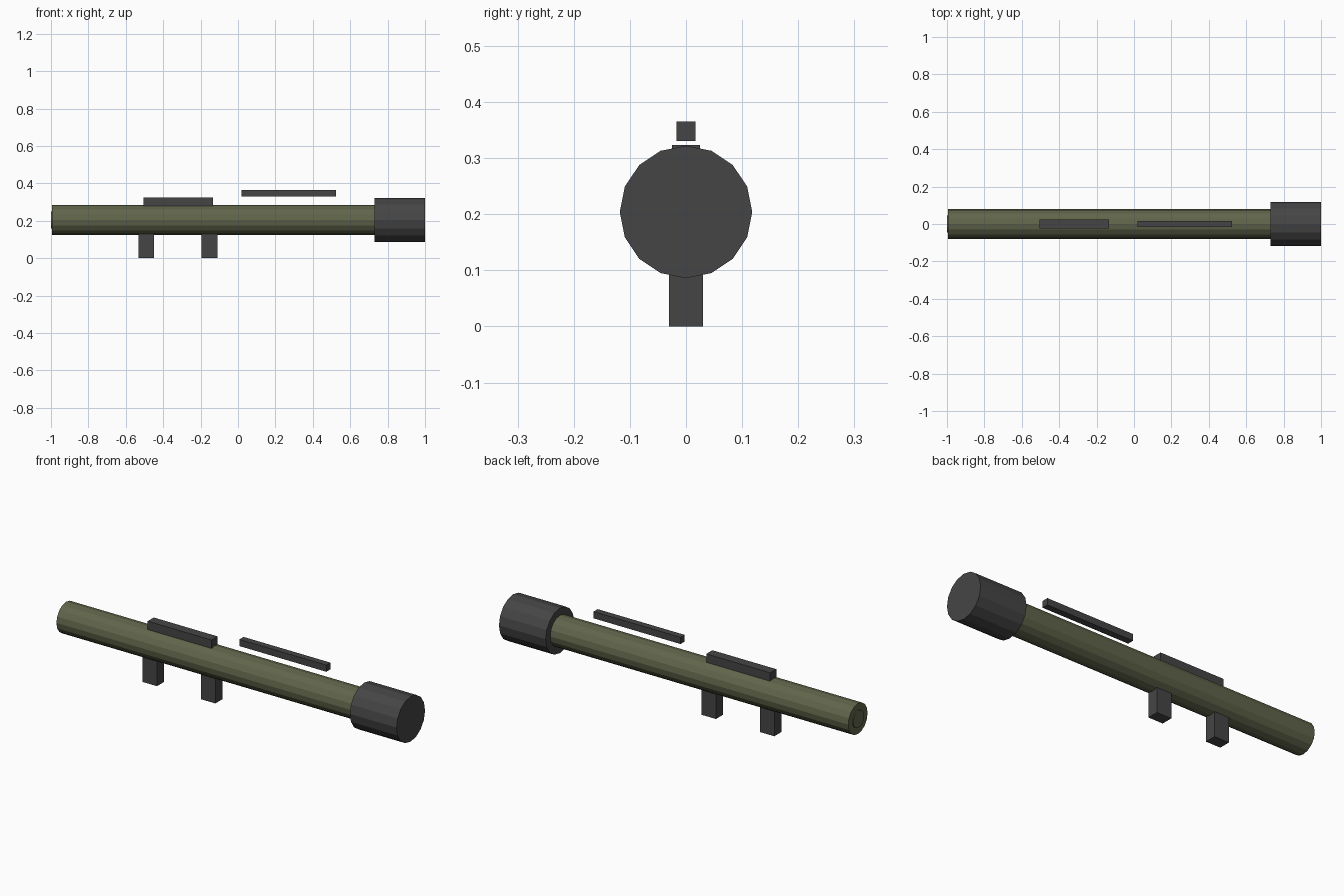
import bpy
import math

default = bpy.data.objects.get("Cube")
if default:
    bpy.data.objects.remove(default, do_unlink=True)


def material(name, rgb):
    mat = bpy.data.materials.new(name)
    mat.use_nodes = True
    color = (*rgb, 1)
    mat.diffuse_color = color
    mat.node_tree.nodes["Principled BSDF"].inputs["Base Color"].default_value = color
    return mat


OLIVE = material("olive green", (0.12, 0.13, 0.07))
DARK = material("dark grey", (0.06, 0.06, 0.06))
AXIS_Z = 0.204


def finish(name, mat):
    obj = bpy.context.object
    obj.name = name
    obj.data.materials.append(mat)
    return obj


def barrel(name, x0, x1, radius, mat):
    """Sixteen-sided cylinder lying along x, with corners straight up and sideways."""
    bpy.ops.mesh.primitive_cylinder_add(
        vertices=16, radius=radius, depth=x1 - x0,
        location=((x0 + x1) / 2, 0, AXIS_Z), rotation=(0, math.pi / 2, 0))
    return finish(name, mat)


def block(name, x0, x1, z0, z1, width, mat):
    """Box centred on y = 0."""
    bpy.ops.mesh.primitive_cube_add(size=1, location=((x0 + x1) / 2, 0, (z0 + z1) / 2))
    obj = finish(name, mat)
    obj.scale = (x1 - x0, width, z1 - z0)
    bpy.ops.object.transform_apply(location=False, rotation=False, scale=True)
    return obj


# Launch tube with its small rear cap and wide muzzle
barrel("tube", -0.995, 0.75, 0.08, OLIVE)
barrel("rear_cap", -1.0, -0.98, 0.045, OLIVE)
barrel("muzzle", 0.73, 1.0, 0.118, DARK)

# Rest on top of the tube and the floating sight rail
block("top_rest", -0.505, -0.135, 0.27, 0.323, 0.05, DARK)
block("sight_rail", 0.02, 0.523, 0.33, 0.365, 0.034, DARK)

# Two grips under the tube
for name, x in (("rear_grip", -0.49), ("front_grip", -0.152)):
    block(name, x - 0.042, x + 0.042, 0, 0.15, 0.06, DARK)
